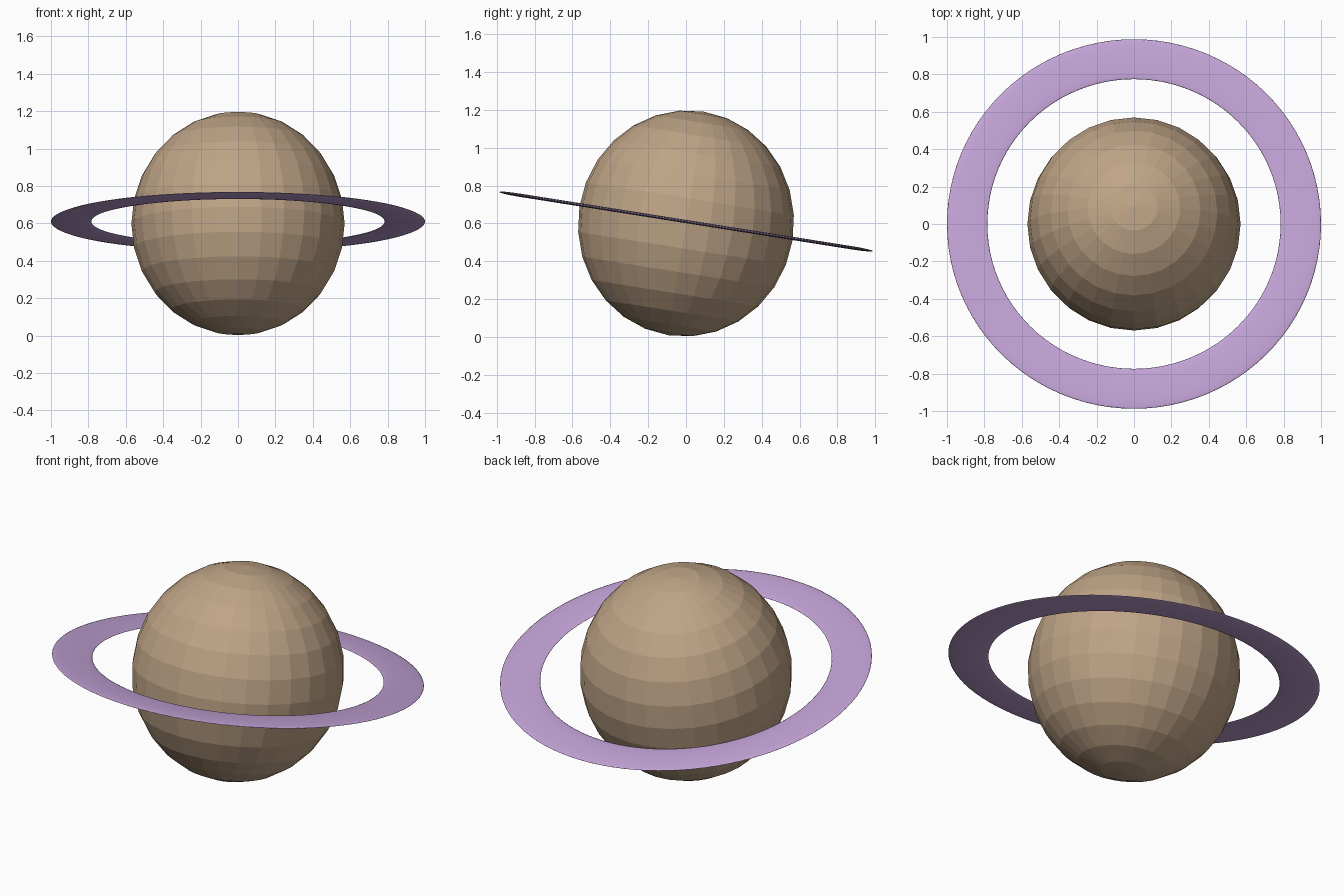
import bpy
from math import radians

if "Cube" in bpy.data.objects:
    bpy.data.objects.remove(bpy.data.objects["Cube"])

TILT = radians(-9)
CENTRE = (0, 0, 0.6)


def finish(name, scale, colour):
    obj = bpy.context.object
    obj.name = name
    obj.scale = scale
    mat = bpy.data.materials.new(name + "_colour")
    mat.diffuse_color = (*colour, 1)
    mat.use_nodes = True
    mat.node_tree.nodes["Principled BSDF"].inputs["Base Color"].default_value = mat.diffuse_color
    obj.data.materials.append(mat)
    return obj


# Faceted globe, slightly taller than wide
bpy.ops.mesh.primitive_uv_sphere_add(segments=28, ring_count=14, radius=0.57,
                                     location=CENTRE, rotation=(TILT, 0, 0))
finish("planet", (1, 1, 0.598 / 0.57), (0.52, 0.37, 0.24))

# Flattened torus forming the thin ring
bpy.ops.mesh.primitive_torus_add(major_segments=96, minor_segments=16,
                                 major_radius=0.892, minor_radius=0.108,
                                 location=(0, 0, 0.61), rotation=(TILT, 0, 0))
finish("ring", (1, 1, 0.08), (0.55, 0.37, 0.68))
bpy.ops.object.shade_smooth_by_angle(angle=radians(40))
